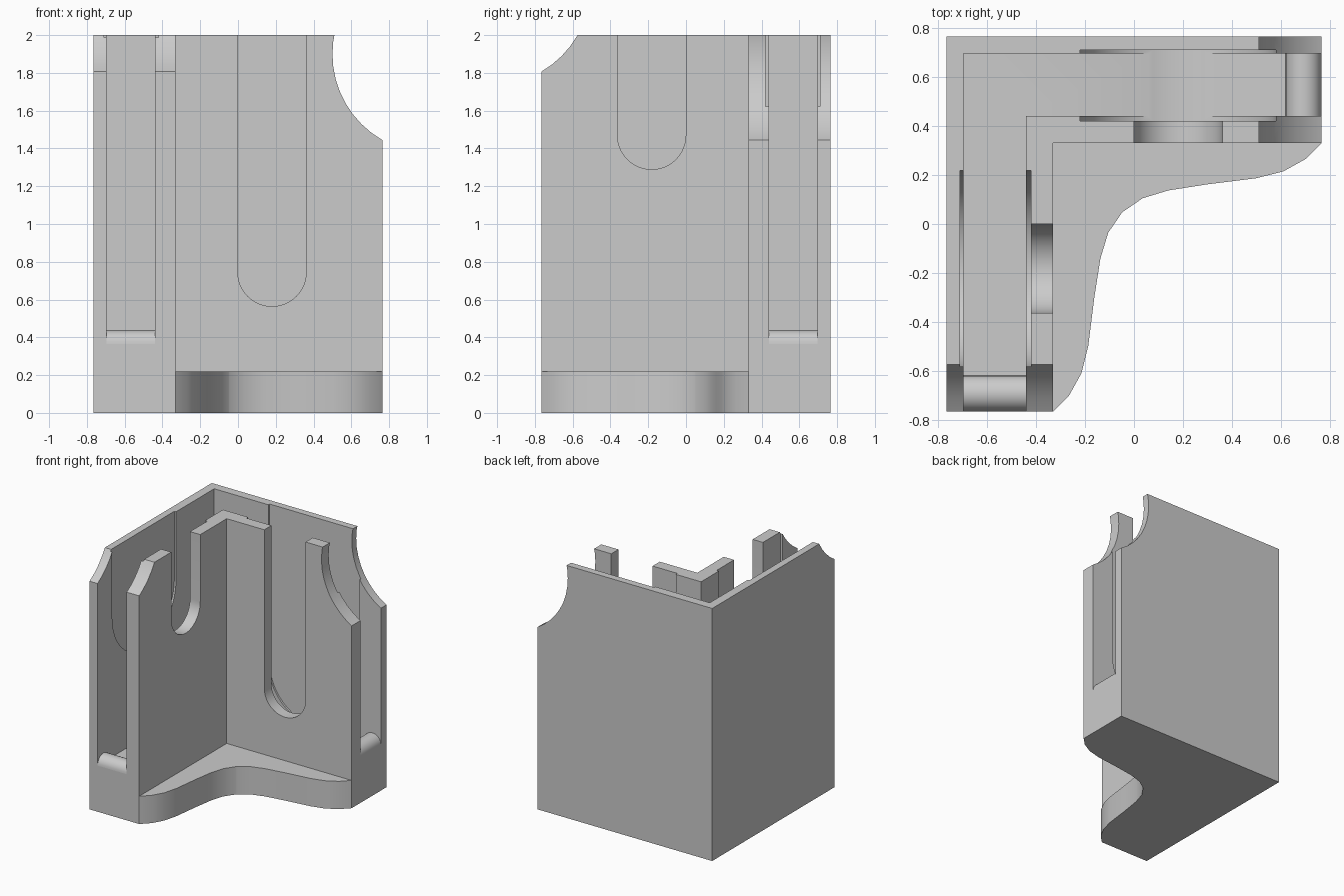
import bpy, bmesh
from math import sin, cos, pi

cube = bpy.data.objects.get("Cube")
if cube:
    bpy.data.objects.remove(cube, do_unlink=True)

grey = bpy.data.materials.new("plain grey")
grey.use_nodes = True
GREY = (0.6, 0.6, 0.6, 1)
grey.diffuse_color = GREY
grey.node_tree.nodes["Principled BSDF"].inputs["Base Color"].default_value = GREY

# Main dimensions
S = 0.765                    # half width of the square footprint
INNER = 0.33                 # exposed face of the inner wall
SLOT_IN, SLOT_OUT = 0.44, 0.695
FLOOR = 0.365                # floor of the slot
TOP = 2.0
FAR = 2.2                    # overshoot for cutters


def prism(name, outline, axis, lo, hi):
    """Extrude a 2D outline along an axis."""
    place = {"x": lambda u, v, w: (w, u, v),
             "y": lambda u, v, w: (u, w, v),
             "z": lambda u, v, w: (u, v, w)}[axis]
    bm = bmesh.new()
    ends = [[bm.verts.new(place(u, v, w)) for u, v in outline] for w in (lo, hi)]
    for ring in ends:
        bm.faces.new(ring)
    n = len(outline)
    for i in range(n):
        j = (i + 1) % n
        bm.faces.new((ends[0][i], ends[0][j], ends[1][j], ends[1][i]))
    bmesh.ops.recalc_face_normals(bm, faces=bm.faces)
    mesh = bpy.data.meshes.new(name)
    bm.to_mesh(mesh)
    bm.free()
    mesh.materials.append(grey)
    obj = bpy.data.objects.new(name, mesh)
    bpy.context.collection.objects.link(obj)
    return obj


def arc(cu, cv, r, start, end, steps):
    angles = [start + (end - start) * i / steps for i in range(steps + 1)]
    return [(cu + r * cos(a), cv + r * sin(a)) for a in angles]


def u_shape(cu, cv, r):
    return [(cu - r, FAR)] + arc(cu, cv, r, pi, 2 * pi, 24) + [(cu + r, FAR)]


def activate(obj):
    bpy.ops.object.select_all(action="DESELECT")
    obj.select_set(True)
    bpy.context.view_layer.objects.active = obj


def cut(target, cutter):
    cutter.hide_render = True
    mod = target.modifiers.new("cut", "BOOLEAN")
    mod.operation = "DIFFERENCE"
    mod.solver = "EXACT"
    mod.object = cutter
    activate(target)
    bpy.ops.object.modifier_apply(modifier=mod.name)
    bpy.data.objects.remove(cutter, do_unlink=True)


def l_shape(outer, inner, end):
    return [(-outer, -end), (-inner, -end), (-inner, inner),
            (end, inner), (end, outer), (-outer, outer)]


# L-shaped corner body, hollowed by an open slot
body = prism("corner_body", l_shape(S, INNER, S), "z", 0, TOP)
cut(body, prism("slot_cutter", l_shape(SLOT_OUT, SLOT_IN, 1), "z", FLOOR, FAR))

# Each wing: extrusion axis, sign, window centre, end curve centre
wings = [("y", 1, (0.18, 0.745), (1.025, 1.9)),
         ("x", -1, (-0.182, 1.47), (-1.03, 2.26))]
parts = [body]
for axis, sign, window, curve in wings:
    def across(name, outline, a, b):
        return prism(name, outline, axis, *sorted((sign * a, sign * b)))

    # Shallow rounded recess in both slot faces
    cut(body, across("recess_cutter", u_shape(*window, 0.4), 0.42, 0.71))
    # Rounded window through the inner wall
    cut(body, across("window_cutter", u_shape(*window, 0.181), 0.3, 0.5))
    # Scooped top corner at the wing end
    cut(body, across("scoop_cutter", arc(*curve, 0.525, 0, 2 * pi, 48)[:-1], 0.25, 0.85))
    # Rounded lip across the mouth of the slot
    r = 0.073
    lip = arc(sign * (S - r), FLOOR, r, 0, pi, 16)
    parts.append(across("slot_lip_" + axis, lip, SLOT_IN, SLOT_OUT))

# Curved foot filling the inside corner, mirrored about the diagonal
half = [(S, INNER), (0.70, 0.265), (0.61, 0.215), (0.5, 0.187), (0.3, 0.162),
        (0.14, 0.137), (0.035, 0.105), (-0.045, 0.05)]
edge = half + [(-v, -u) for u, v in reversed(half)]
parts.append(prism("curved_foot", edge + [(-INNER, INNER)], "z", 0, 0.22))

for part in parts:
    activate(part)
    bpy.ops.object.shade_smooth_by_angle(angle=pi / 6)
